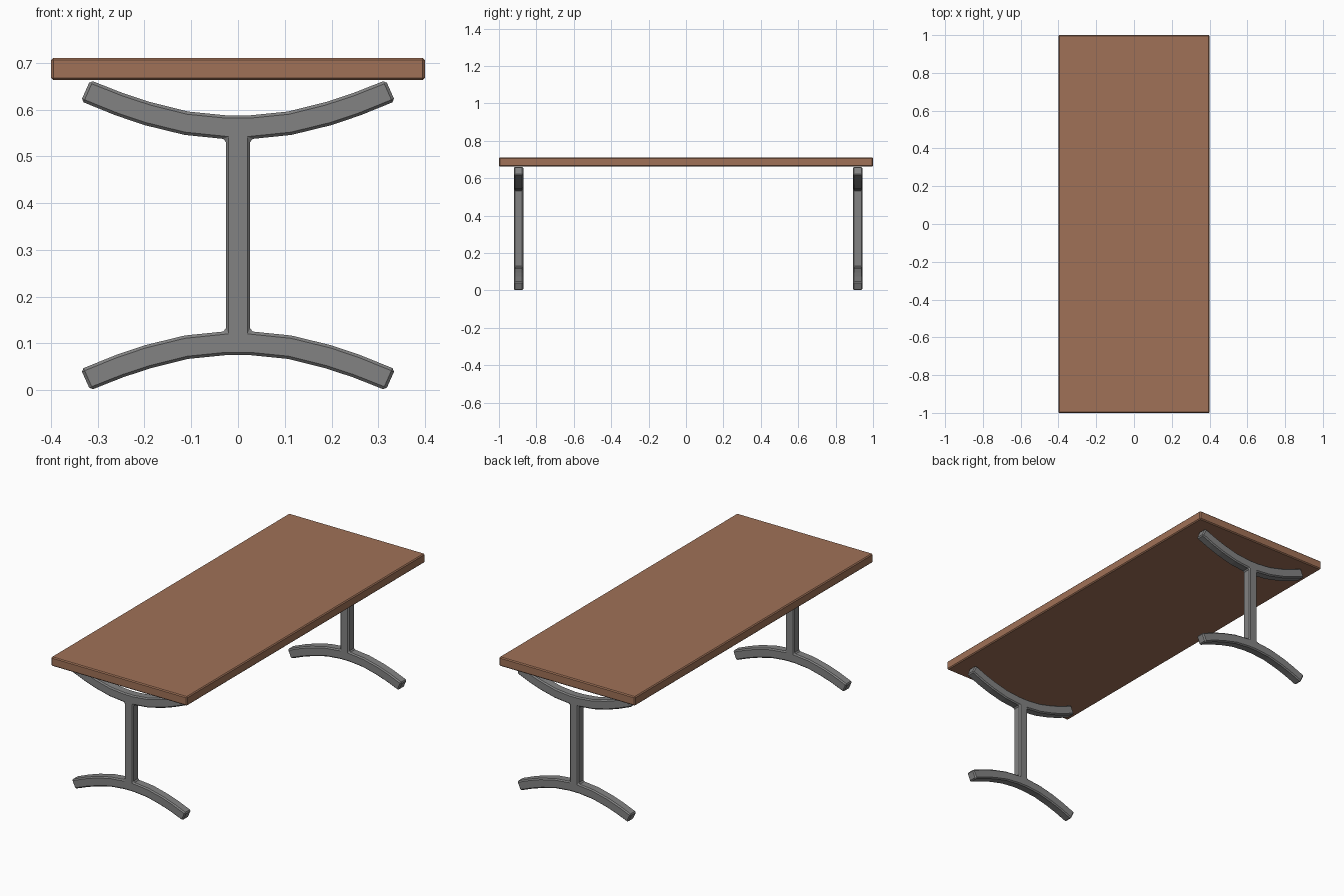
import bpy, bmesh
from mathutils import Vector

if "Cube" in bpy.data.objects:
    bpy.data.objects.remove(bpy.data.objects["Cube"])


def material(name, rgb):
    m = bpy.data.materials.new(name)
    m.diffuse_color = (*rgb, 1)
    m.use_nodes = True
    m.node_tree.nodes["Principled BSDF"].inputs["Base Color"].default_value = m.diffuse_color
    return m


wood = material("brown wood", (0.35, 0.165, 0.095))
metal = material("grey metal", (0.225, 0.225, 0.225))


def prism(name, outline, y0, y1, mat, bevel):
    """Extrude an x-z outline from y0 to y1 and chamfer its sharp edges."""
    bm = bmesh.new()
    face = bm.faces.new([bm.verts.new((x, y0, z)) for x, z in outline])
    ext = bmesh.ops.extrude_face_region(bm, geom=[face])
    verts = [v for v in ext["geom"] if isinstance(v, bmesh.types.BMVert)]
    bmesh.ops.translate(bm, verts=verts, vec=Vector((0, y1 - y0, 0)))
    bmesh.ops.recalc_face_normals(bm, faces=bm.faces)
    me = bpy.data.meshes.new(name)
    bm.to_mesh(me)
    bm.free()
    me.materials.append(mat)
    ob = bpy.data.objects.new(name, me)
    bpy.context.collection.objects.link(ob)
    mod = ob.modifiers.new("chamfer", 'BEVEL')
    mod.width = bevel
    mod.segments = 1
    mod.limit_method = 'ANGLE'
    mod.angle_limit = 0.7
    return ob


# Table top
prism("table_top", [(-0.4, 0.663), (0.4, 0.663), (0.4, 0.711), (-0.4, 0.711)],
      -1.0, 1.0, wood, 0.005)

# Leg frame outline: one quarter, mirrored vertically, then sideways
HEIGHT = 0.663
quarter = [(0.027, 0.075), (0.107, 0.067), (0.187, 0.047), (0.245, 0.028), (0.316, 0.0),
           (0.336, 0.045), (0.262, 0.075), (0.2, 0.096), (0.114, 0.117), (0.026, 0.126)]
right = quarter + [(x, HEIGHT - z) for x, z in reversed(quarter)]
frame = right + [(-x, z) for x, z in reversed(right)]

# Two leg frames, each a post with an arched foot and a curved top bracket
prism("front_leg_frame", frame, -0.92, -0.87, metal, 0.006)
prism("back_leg_frame", frame, 0.893, 0.943, metal, 0.006)
